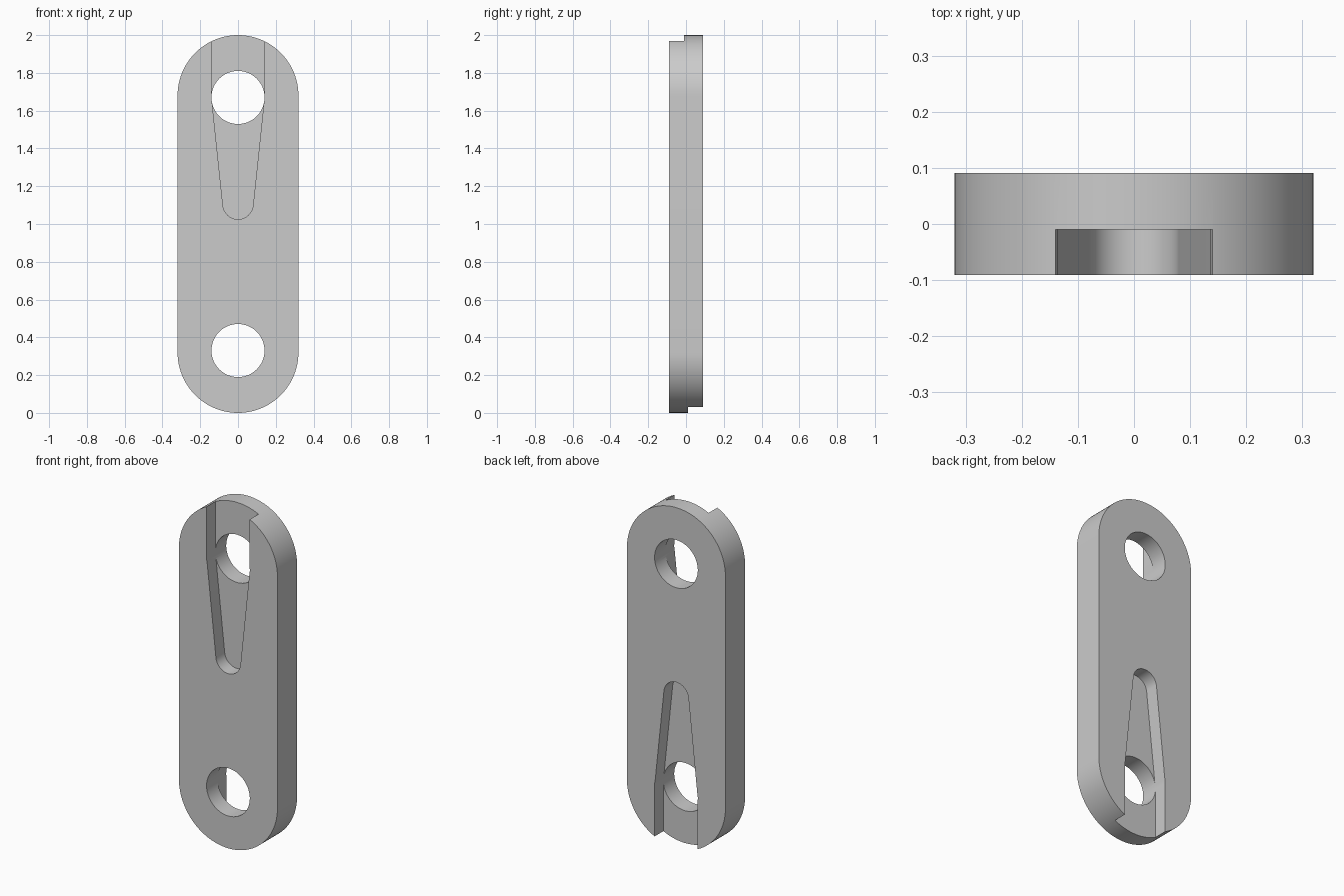
import bpy, bmesh, math

cube = bpy.data.objects.get("Cube")
if cube:
    bpy.data.objects.remove(cube, do_unlink=True)

HALF_WIDTH, HALF_DEPTH = 0.32, 0.091
HOLE_R, HOLE_Z = 0.14, 1.67
GROOVE_FLOOR = -0.01

grey = bpy.data.materials.new("plain grey")
grey.use_nodes = True
grey.diffuse_color = (0.6, 0.6, 0.6, 1)
grey.node_tree.nodes["Principled BSDF"].inputs["Base Color"].default_value = (0.6, 0.6, 0.6, 1)


def arc(cz, r, start, end, steps):
    """Points of an arc centred on x = 0, angles in degrees."""
    angles = [math.radians(start + (end - start) * i / steps) for i in range(steps + 1)]
    return [(r * math.cos(a), cz + r * math.sin(a)) for a in angles]


def prism(name, outline, y0, y1):
    """Extrude an x-z outline from y0 to y1."""
    bm = bmesh.new()
    face = bm.faces.new([bm.verts.new((x, y0, z)) for x, z in outline])
    new = bmesh.ops.extrude_face_region(bm, geom=[face])["geom"]
    bmesh.ops.translate(bm, vec=(0, y1 - y0, 0),
                        verts=[g for g in new if isinstance(g, bmesh.types.BMVert)])
    bmesh.ops.recalc_face_normals(bm, faces=bm.faces)
    mesh = bpy.data.meshes.new(name)
    bm.to_mesh(mesh)
    bm.free()
    mesh.materials.append(grey)
    obj = bpy.data.objects.new(name, mesh)
    bpy.context.collection.objects.link(obj)
    return obj


# Rounded link plate
outline = arc(2 - HALF_WIDTH, HALF_WIDTH, 0, 180, 48) + arc(HALF_WIDTH, HALF_WIDTH, 180, 360, 48)
plate = prism("link_plate", outline, -HALF_DEPTH, HALF_DEPTH)

# Tapered groove, open at the end of the plate, with a rounded tip
groove = [(HOLE_R, 2.1), (-HOLE_R, 2.1), (-HOLE_R, HOLE_Z)]
groove += arc(1.105, 0.08, 186, 354, 24) + [(HOLE_R, HOLE_Z)]

# Pin hole and groove at each end; the lower groove is on the back
cutters = []
for name, flip in (("upper", False), ("lower", True)):
    z = 2 - HOLE_Z if flip else HOLE_Z
    cutters.append(prism(name + "_hole_cutter", arc(z, HOLE_R + 0.0005, 0, 352.5, 47), -0.3, 0.3))
    side = -1 if flip else 1
    shape = [(x, 2 - pz if flip else pz) for x, pz in groove]
    cutters.append(prism(name + "_groove_cutter", shape, -0.3 * side, GROOVE_FLOOR * side))

bpy.ops.object.select_all(action="DESELECT")
bpy.context.view_layer.objects.active = plate
plate.select_set(True)
for cutter in cutters:
    cutter.hide_render = True
    mod = plate.modifiers.new(cutter.name, "BOOLEAN")
    mod.operation = "DIFFERENCE"
    mod.solver = "EXACT"
    mod.object = cutter
    bpy.ops.object.modifier_apply(modifier=mod.name)
    bpy.data.objects.remove(cutter, do_unlink=True)

bpy.ops.object.shade_smooth_by_angle(angle=math.radians(30))
